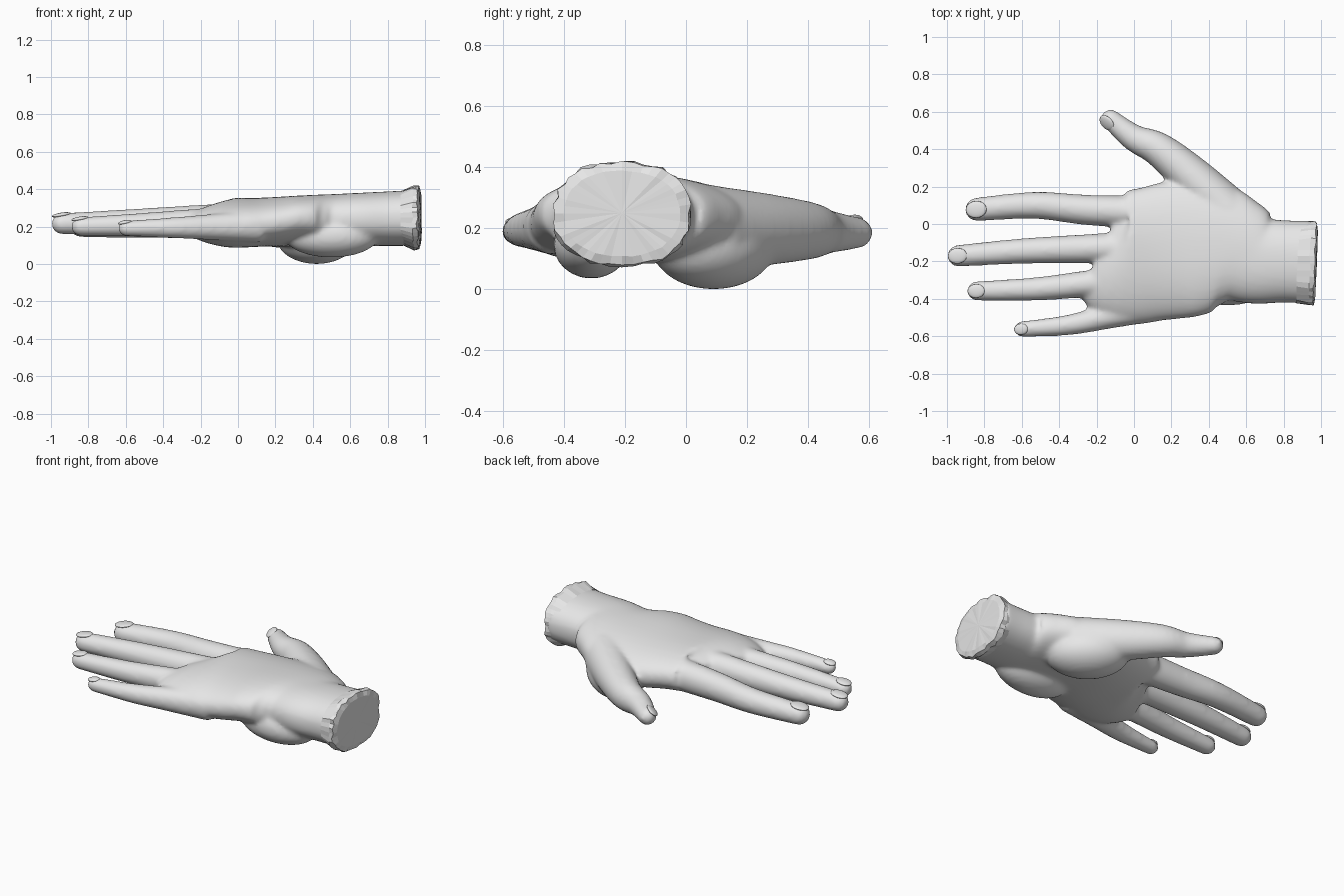
import bpy, bmesh, math, random
from mathutils import Vector, Matrix

if "Cube" in bpy.data.objects:
    bpy.data.objects.remove(bpy.data.objects["Cube"])

random.seed(4)
skin = bpy.data.materials.new("plain grey")
skin.diffuse_color = (0.8, 0.8, 0.8, 1)
skin.use_nodes = True
skin.node_tree.nodes["Principled BSDF"].inputs["Base Color"].default_value = skin.diffuse_color


def spline(rows, steps=5):
    """Catmull-Rom interpolation of section rows."""
    out = []
    for i in range(len(rows) - 1):
        p = [Vector(rows[min(max(k, 0), len(rows) - 1)]) for k in (i - 1, i, i + 1, i + 2)]
        for s in range(steps):
            t = s / steps
            out.append(0.5 * (2 * p[1] + (p[2] - p[0]) * t
                              + (2 * p[0] - 5 * p[1] + 4 * p[2] - p[3]) * t * t
                              + (3 * p[1] - p[0] - 3 * p[2] + p[3]) * t ** 3))
    return out + [Vector(rows[-1])]


def bridge(bm, rings):
    for a, b in zip(rings, rings[1:]):
        n = len(a)
        for k in range(n):
            bm.faces.new((a[k], a[(k + 1) % n], b[(k + 1) % n], b[k]))


def power_circle(k, n, power):
    a = math.tau * k / n
    return [math.copysign(abs(v) ** (2 / power), v) for v in (math.cos(a), math.sin(a))]


def loft(bm, rows, tip=0.0, power=2.0, seg=32):
    """Skin rows of (x, y, z, half width, half height, slope); tip adds a round end."""
    rows = spline(rows)
    dirs = []
    for i in range(len(rows)):
        d = rows[min(i + 1, len(rows) - 1)] - rows[max(i - 1, 0)]
        dirs.append(Vector((d[0], d[1], 0)).normalized())
    if tip:
        end, d = rows[-1].copy(), dirs[-1]
        for k in range(1, 7):
            a = k * math.radians(14)
            r = end.copy()
            for j in range(3):
                r[j] += d[j] * tip * math.sin(a)
            r[3] *= math.cos(a)
            r[4] *= math.cos(a)
            rows.append(r)
            dirs.append(d)
    rings = []
    for r, d in zip(rows, dirs):
        side = Vector((-d.y, d.x, 0))
        ring = []
        for k in range(seg):
            c, s = power_circle(k, seg, power)
            ring.append(bm.verts.new(Vector(r[:3]) + side * r[3] * c
                                     + Vector((0, 0, r[4] * s + r[5] * r[3] * c))))
        rings.append(ring)
    bridge(bm, rings)
    bm.faces.new(rings[0][::-1])
    bm.faces.new(rings[-1])


def ball(bm, pos, radii, turn=0):
    m = Matrix.Translation(pos) @ Matrix.Rotation(turn, 4, 'Z') @ Matrix.Diagonal((*radii, 1))
    bmesh.ops.create_icosphere(bm, subdivisions=4, radius=1, matrix=m)


def finish(bm, name, smooth=True):
    bmesh.ops.recalc_face_normals(bm, faces=bm.faces)
    me = bpy.data.meshes.new(name)
    bm.to_mesh(me)
    bm.free()
    me.materials.append(skin)
    for p in me.polygons:
        p.use_smooth = smooth
    ob = bpy.data.objects.new(name, me)
    bpy.context.collection.objects.link(ob)
    return ob


def digit(bm, name, path, z, w, roll=0):
    """Tapered digit along an xy path, z and w run from root to tip; adds its nail."""
    rows = []
    for i, (x, y) in enumerate(path):
        t = i / (len(path) - 1)
        half = w[0] + (w[1] - w[0]) * t
        rows.append((x, y, z[0] + (z[1] - z[0]) * t, half, half * (1.1 - .12 * t), 0))
    loft(bm, rows, tip=w[1])
    # Nail: thin domed plate set into the finger top
    x, y, zc, half, h, _ = rows[-1]
    d = Vector(path[-1]) - Vector(path[-2])
    m = (Matrix.Translation((x, y, zc)) @ Matrix.Rotation(math.atan2(d.y, d.x), 4, 'Z')
         @ Matrix.Rotation(math.radians(roll), 4, 'X') @ Matrix.Translation((.004, 0, h - .009))
         @ Matrix.Rotation(.16, 4, 'Y') @ Matrix.Diagonal((half * .9, half * .72, .012, 1)))
    nail = bmesh.new()
    bmesh.ops.create_uvsphere(nail, u_segments=24, v_segments=10, radius=1, matrix=m)
    finish(nail, name + "_nail")


# Digits
hand_bm = bmesh.new()
digit(hand_bm, "index", [(.12, .06), (-.25, .075), (-.53, .1), (-.84, .078)], (.232, .205), (.09, .063))
digit(hand_bm, "middle", [(.12, -.12), (-.25, -.132), (-.6, -.145), (-.94, -.17)], (.24, .215), (.087, .058))
digit(hand_bm, "ring", [(.12, -.29), (-.22, -.317), (-.52, -.347), (-.84, -.358)], (.228, .2), (.083, .052))
digit(hand_bm, "little", [(.12, -.44), (-.12, -.49), (-.35, -.54), (-.6, -.562)], (.202, .19), (.08, .042))
digit(hand_bm, "thumb", [(.5, .07), (.3, .26), (.13, .4), (0, .46), (-.125, .56)], (.2, .185), (.13, .053), roll=-40)

# Palm and wrist: outline edges across the hand, height by rule along x
palm = []
for x, low, high in ((-.17, -.4, .14), (-.05, -.53, .17), (.1, -.52, .2), (.28, -.5, .24), (.45, -.47, .215),
                     (.57, -.44, .13), (.67, -.43, .04), (.8, -.42, .02), (.95, -.427, .017)):
    slope = .05 * math.cos(math.tau * (x + .05) / .8) if x < .6 else 0
    palm.append((x, (low + high) / 2, .22 + .028 * x, (high - low) / 2, min(.128 + .022 * x, .16 + .5 * x), slope))
loft(hand_bm, palm, power=2.25, seg=48)

# Muscle pads at the thumb root and the outer heel of the palm
ball(hand_bm, (.42, .09, .135), (.24, .165, .135), math.radians(140))
ball(hand_bm, (.5, -.31, .147), (.25, .125, .112))

# Merge into one soft skin
hand = finish(hand_bm, "hand")
remesh = hand.modifiers.new("merge", 'REMESH')
remesh.mode = 'VOXEL'
remesh.voxel_size = .013
remesh.use_smooth_shade = True
relax = hand.modifiers.new("relax", 'SMOOTH')
relax.factor = .5
relax.iterations = 10

# Ragged wrist end: flared jagged rim closed by a rough flat cap
bm = bmesh.new()
SEG = 44
rings = []
for x, fy, fz, jag in ((.87, .215, .142, 0), (.95, .225, .172, .012), (.975, .222, .168, .012), (.983, .19, .14, .004)):
    ring = []
    for k in range(SEG):
        c, s = power_circle(k, SEG, 2.25)
        j = 1 + random.uniform(-3, 3) * jag
        y = -.21 + fy * j * c
        ring.append(bm.verts.new((x + .04 * y * (jag > 0) + random.uniform(-.5, .5) * jag, y, .248 + fz * j * s)))
    rings.append(ring)
bridge(bm, rings)
hub = bm.verts.new((.978, -.21, .25))
for k in range(SEG):
    bm.faces.new((rings[-1][k], rings[-1][(k + 1) % SEG], hub))
bm.faces.new(rings[0][::-1])
finish(bm, "wrist_end", smooth=False)
